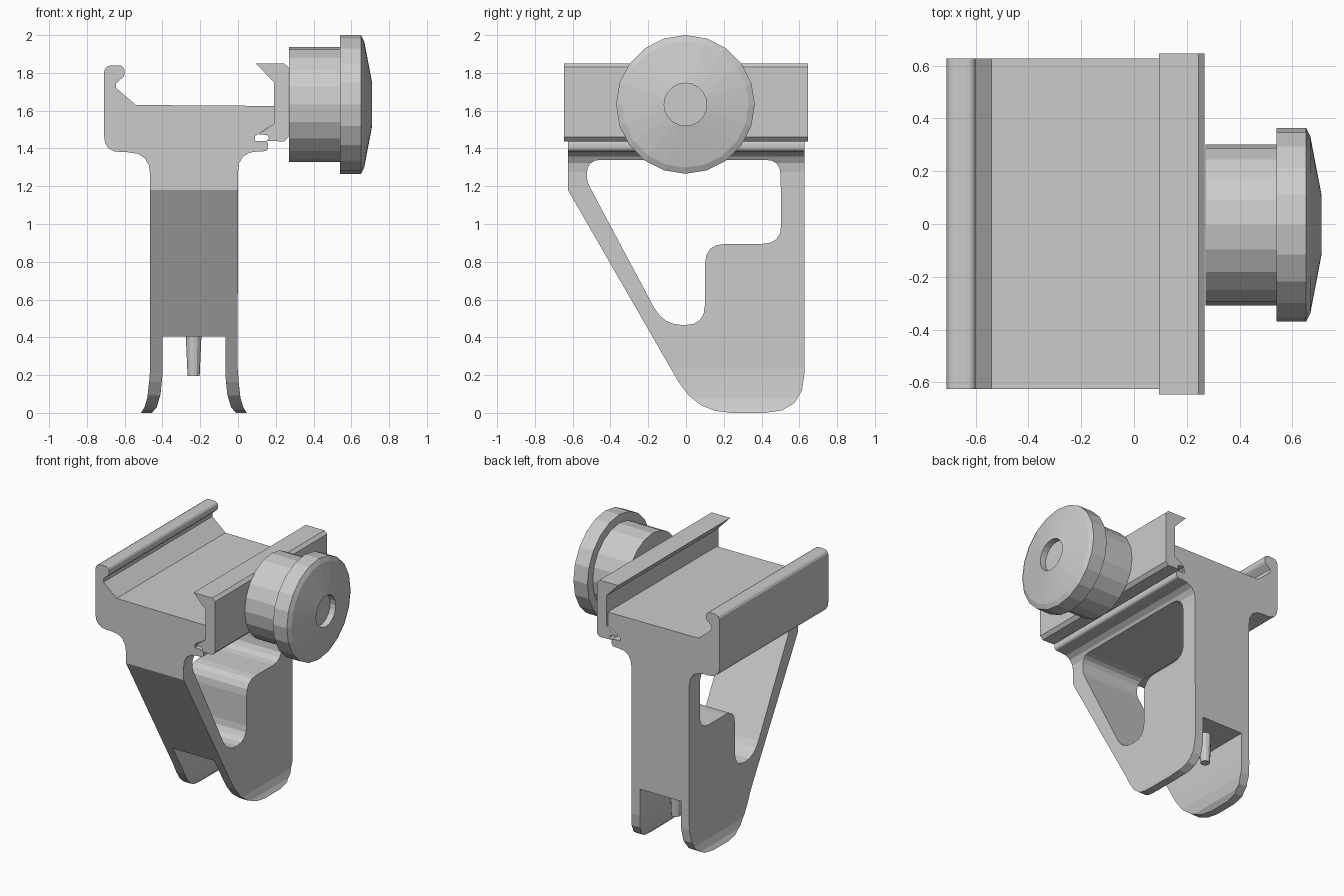
import bpy, bmesh, math
from mathutils import Vector, Matrix

cube = bpy.data.objects.get("Cube")
if cube:
    bpy.data.objects.remove(cube, do_unlink=True)

grey = bpy.data.materials.new("plain grey")
grey.use_nodes = True
tone = (0.6, 0.6, 0.6, 1)
grey.diffuse_color = tone
grey.node_tree.nodes["Principled BSDF"].inputs["Base Color"].default_value = tone


def finish(name, bm):
    """Turn a bmesh into a grey object."""
    bmesh.ops.recalc_face_normals(bm, faces=bm.faces)
    mesh = bpy.data.meshes.new(name)
    bm.to_mesh(mesh)
    bm.free()
    mesh.materials.append(grey)
    obj = bpy.data.objects.new(name, mesh)
    bpy.context.collection.objects.link(obj)
    return obj


def rounded(corners, steps=4):
    """Outline whose corners (u, v, reach) are rounded off by the reach."""
    out = []
    for i, c in enumerate(corners):
        p = Vector(c[:2])
        reach = c[2] if len(c) > 2 else 0
        if not reach:
            out.append(p)
            continue
        before = Vector(corners[i - 1][:2])
        after = Vector(corners[(i + 1) % len(corners)][:2])
        a = p + (before - p).normalized() * reach
        b = p + (after - p).normalized() * reach
        for k in range(steps + 1):
            t = k / steps
            out.append(a * (1 - t) ** 2 + p * 2 * t * (1 - t) + b * t * t)
    return out


def prism(name, corners, axis, start, end):
    """Closed solid from a rounded outline swept along x or y."""
    bm = bmesh.new()
    outline = rounded(corners)
    caps = []
    for w in (start, end):
        caps.append([bm.verts.new((w, u, v) if axis == "x" else (u, w, v)) for u, v in outline])
    near, far = caps
    bm.faces.new(near)
    bm.faces.new(far[::-1])
    for k in range(len(outline)):
        bm.faces.new((near[k - 1], far[k - 1], far[k], near[k]))
    return finish(name, bm)


def lathe(name, rings, sides, matrix):
    """Stack of (height, radius) rings around z, closed at both ends."""
    bm = bmesh.new()
    loops = []
    for h, r in rings:
        turn = [math.tau * k / sides for k in range(sides)]
        loops.append([bm.verts.new((r * math.cos(a), r * math.sin(a), h)) for a in turn])
    for low, high in zip(loops, loops[1:]):
        for k in range(sides):
            n = (k + 1) % sides
            bm.faces.new((low[k], low[n], high[n], high[k]))
    bm.faces.new(loops[0])
    bm.faces.new(loops[-1])
    bm.transform(matrix)
    return finish(name, bm)


def combine(obj, tool, operation):
    mod = obj.modifiers.new(operation, "BOOLEAN")
    mod.operation = operation
    mod.solver = "EXACT"
    mod.object = tool
    bpy.context.view_layer.objects.active = obj
    bpy.ops.object.modifier_apply(modifier=mod.name)
    bpy.data.objects.remove(tool, do_unlink=True)


# Body: rail bed, neck and two flared feet in one front outline
foot = [(-0.465, 0.24), (-0.47, 0.17), (-0.48, 0.08), (-0.495, 0.03), (-0.52, -0.01),
        (-0.465, -0.01), (-0.43, 0.03), (-0.41, 0.1), (-0.4, 0.2), (-0.4, 0.405)]
other_foot = [(-0.467 - x, z) for x, z in reversed(foot)]
rail = [(0, 1.385, 0.11), (0.16, 1.385, 0.025), (0.16, 1.44, 0.02), (0.09, 1.44),
        (0.09, 1.465), (0.19, 1.53), (0.19, 1.625), (-0.54, 1.63), (-0.645, 1.72),
        (-0.645, 1.745), (-0.6, 1.785, 0.015), (-0.6, 1.84, 0.035), (-0.71, 1.84, 0.045),
        (-0.71, 1.38, 0.09), (-0.465, 1.38, 0.12)]
body = prism("body", foot + other_foot + rail, "y", -0.7, 0.7)

# Side outline with the sloping front edge
side = [(-0.625, 1.95), (-0.625, 1.18), (0.055, 0, 0.19), (0.627, 0, 0.21), (0.627, 1.95)]
combine(body, prism("side_outline", side, "x", -1, 1), "INTERSECT")

# Window through the leg
window = [(-0.525, 1.34, 0.075), (-0.525, 1.225, 0.035), (-0.12, 0.465, 0.105),
          (0.1, 0.465, 0.105), (0.1, 0.895, 0.11), (0.505, 0.895, 0.1), (0.5, 1.34, 0.08)]
combine(body, prism("window_cutter", window, "x", -1, 1), "DIFFERENCE")

# Peg between the feet
lathe("peg", [(0.195, 0.032), (0.42, 0.042)], 12, Matrix.Translation((-0.235, 0.45, 0)))

# Clamp bar along the rail
clamp = [(0.095, 1.85), (0.245, 1.85), (0.267, 1.83), (0.267, 1.46), (0.245, 1.437),
         (0.15, 1.44), (0.165, 1.455), (0.155, 1.47), (0.11, 1.475), (0.19, 1.53), (0.19, 1.75)]
prism("clamp_bar", clamp, "y", -0.645, 0.645)

# Knob with domed head
axis = Matrix.Translation((0, -0.003, 1.633)) @ Matrix.Rotation(math.pi / 2, 4, "Y")
knob = lathe("knob", [(0.27, 0.305), (0.54, 0.305), (0.54, 0.367), (0.652, 0.367),
                      (0.668, 0.335), (0.71, 0.115)], 20, axis)

# Coin slot and round recess in the knob
bm = bmesh.new()
bmesh.ops.create_cube(bm, size=1)
bm.transform(axis @ Matrix.Rotation(math.radians(106), 4, "Z")
             @ Matrix.Translation((0, 0, 0.73)) @ Matrix.Diagonal((0.56, 0.09, 0.106, 1)))
combine(knob, finish("slot_cutter", bm), "DIFFERENCE")
combine(knob, lathe("recess_cutter", [(0.665, 0.113), (0.8, 0.113)], 20, axis), "DIFFERENCE")
